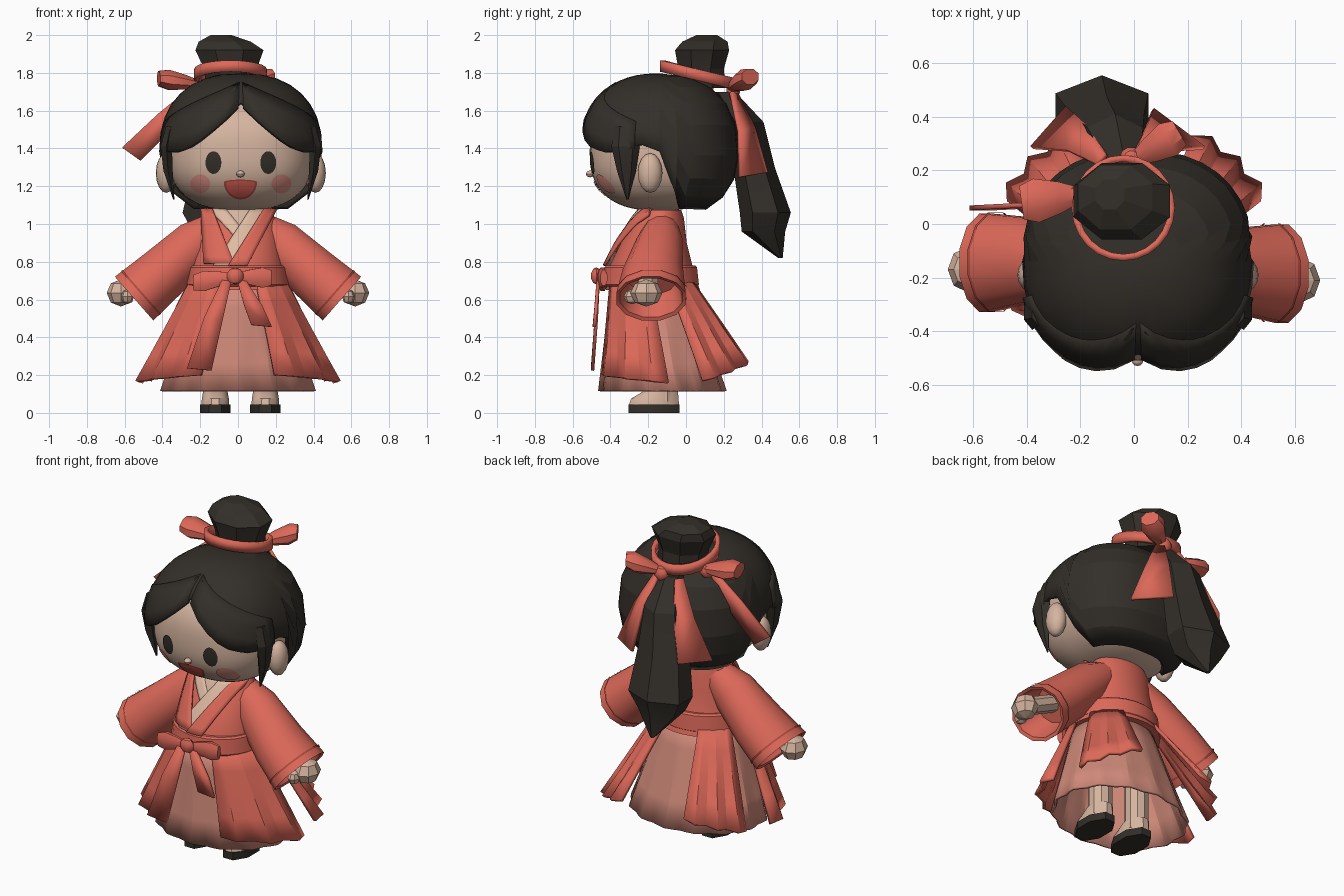
import bpy, bmesh, math
from mathutils import Vector as V

if "Cube" in bpy.data.objects:
    bpy.data.objects.remove(bpy.data.objects["Cube"])

def material(name, c):
    m = bpy.data.materials.new(name)
    m.diffuse_color = (*c, 1)
    m.use_nodes = True
    m.node_tree.nodes["Principled BSDF"].inputs["Base Color"].default_value = m.diffuse_color
    return m

RED = material("coral red cloth", (0.72, 0.14, 0.10))
PINK = material("salmon skirt", (0.62, 0.25, 0.19))
SKIN = material("skin", (0.67, 0.46, 0.35))
HAIR = material("dark hair", (0.033, 0.028, 0.022))
CREAM = material("cream collar", (0.74, 0.50, 0.37))
BLUSH = material("blush", (0.70, 0.27, 0.22))
MOUTH = material("mouth red", (0.74, 0.12, 0.09))
TRIM = material("dark red trim", (0.45, 0.07, 0.05))

# ---------- helpers ----------
def build(name, verts, faces, mat, smooth=35, thick=0):
    me = bpy.data.meshes.new(name)
    me.from_pydata([tuple(v) for v in verts], [], faces)
    bm = bmesh.new(); bm.from_mesh(me)
    bmesh.ops.remove_doubles(bm, verts=bm.verts, dist=1e-5)
    bmesh.ops.recalc_face_normals(bm, faces=bm.faces)
    bm.to_mesh(me); bm.free()
    me.materials.append(mat)
    o = bpy.data.objects.new(name, me)
    bpy.context.collection.objects.link(o)
    if smooth:
        bpy.ops.object.select_all(action='DESELECT')
        o.select_set(True); bpy.context.view_layer.objects.active = o
        bpy.ops.object.shade_smooth_by_angle(angle=math.radians(smooth))
    if thick:
        s = o.modifiers.new("thickness", 'SOLIDIFY')
        s.thickness = thick; s.offset = 0
    return o

def grid(name, f, nu, nv, mat, wrap=False, **kw):
    cols = nu if wrap else nu + 1
    verts = [f(i / nu, j / nv) for j in range(nv + 1) for i in range(cols)]
    faces = [(j*cols + i, j*cols + (i+1) % cols, (j+1)*cols + (i+1) % cols, (j+1)*cols + i)
             for j in range(nv) for i in range(nu)]
    return build(name, verts, faces, mat, **kw)

def loft(name, rings, mat, caps=True, **kw):
    n = len(rings[0])
    verts = [p for r in rings for p in r]
    faces = [(j*n + i, j*n + (i+1) % n, (j+1)*n + (i+1) % n, (j+1)*n + i)
             for j in range(len(rings)-1) for i in range(n)]
    if caps:
        faces += [tuple(range(n)), tuple(range(len(verts)-n, len(verts)))]
    return build(name, verts, faces, mat, **kw)

def ring(c, a, b, n=24):
    c, a, b = V(c), V(a), V(b)
    return [c + a*math.cos(math.tau*(i+.5)/n) + b*math.sin(math.tau*(i+.5)/n) for i in range(n)]

def flat_ring(x, y, z, rx, ry, n=24):
    return ring((x, y, z), (rx, 0, 0), (0, ry, 0), n)

def ball(name, c, r, mat, n=16, smooth=35):
    return grid(name, lambda u, v: (c[0] + r[0]*math.sin(math.pi*v)*math.cos(math.tau*u),
                c[1] + r[1]*math.sin(math.pi*v)*math.sin(math.tau*u), c[2] + r[2]*math.cos(math.pi*v)),
                n, n//2, mat, wrap=True, smooth=smooth)

def table(t, x):
    for a, b in zip(t, t[1:]):
        if x <= b[0]:
            k = max(0, (x - a[0]) / (b[0] - a[0]))
            return [p + (q-p)*k for p, q in zip(a, b)][1:]
    return list(t[-1][1:])

def ribbon(name, pts, widths, side, mat, thick=0.018):
    s = V(side).normalized()
    v = [V(p) + s*w/2*k for p, w in zip(pts, widths) for k in (-1, 1)]
    build(name, v, [(2*i, 2*i+1, 2*i+3, 2*i+2) for i in range(len(pts)-1)], mat, thick=thick)

def bow_loop(name, p0, p1, h, d, mat):
    p0, p1 = V(p0), V(p1)
    side = (p1 - p0).cross(V((0, 0, 1))).normalized()
    loft(name, [ring(p0.lerp(p1, t), side*d*k, V((0, 0, h*k)), 8)
                for t, k in ((0, .35), (.35, .75), (.75, 1.05), (1, .8))], mat)

# ---------- head ----------
HX, HY, HZ = 0.015, -0.14, 1.38
def spow(a, e): return math.copysign(abs(a)**e, a)
def blob(az, phi, rx, ry, rz, e):
    r = abs(math.cos(phi))**e
    return V((HX + rx*r*spow(math.sin(az), e), HY - ry*r*spow(math.cos(az), e), HZ + rz*spow(math.sin(phi), e)))
grid("head", lambda u, v: blob(math.tau*u, math.pi*(v-.5), .385, .37, .31, .8), 56, 36, SKIN, wrap=True, smooth=60)

def face_y(x, z):
    k = 1 - abs((x-HX)/.385)**2.5 - abs((z-HZ)/.31)**2.5
    return HY - .37*max(k, .001)**.4
def plate(name, cx, cz, rx, rz, mat, off=.006, top=1):
    def f(u, v):
        x, z = cx + rx*v*math.cos(math.tau*u), math.sin(math.tau*u)*rz*v
        z = cz + (z*top if z > 0 else z)
        return (x, face_y(x, z) - off, z)
    grid(name, f, 28, 4, mat, wrap=True, smooth=60)
for s, side in ((-1, "left"), (1, "right")):
    plate(side+"_eye", HX + s*.145, 1.325, .042, .06, HAIR)
    plate(side+"_blush", HX + s*.215, 1.212, .053, .05, BLUSH)
    ball(side+"_ear", (HX + s*.395, -.19, 1.27), (.055, .065, .105), SKIN)
plate("mouth_outline", .013, 1.222, .088, .092, TRIM, .005, .14)
plate("mouth_inside", .013, 1.218, .076, .078, MOUTH, .009, .12)
ball("nose", (.013, -.508, 1.265), (.022, .022, .018), SKIN, 12)

# ---------- hair ----------
EDGE = [(0, 1.64), (12, 1.55), (30, 1.46), (50, 1.42), (68, 1.41), (82, 1.42),
        (91, 1.38), (98, 1.2), (108, 1.09), (180, 1.085)]
def hair_point(az, z, k=1.0):
    q = (z - HZ) / (.405 if z > HZ else .34)
    p = blob(az, math.asin(spow(max(-1, min(1, q)), 1/.85)), .42*k, .405*k, .405 if z > HZ else .34, .85)
    return p
def cap(u, v):
    az = math.tau*u
    d = math.degrees(min(az, math.tau-az))
    lo = table(EDGE, d)[0]
    q = (lo - HZ) / (.405 if lo > HZ else .34)
    end = math.asin(spow(q, 1/.85))
    phi = math.pi/2 + (end - math.pi/2)*v
    return blob(az, phi, .42, .405, .405 if phi > 0 else .34, .85)
grid("hair_cap", cap, 36, 8, HAIR, wrap=True, smooth=15, thick=.025)
for s, side in ((-1, "left"), (1, "right")):
    def bang(u, v):
        d = 1 + 74*u
        top = 1.74 - .2*u
        lo = table(EDGE, d)[0] - .015 - .03*math.sin(math.pi*u)
        k = 1.0 + .04*math.sin(math.pi*min(1, u*1.6 + .1)*.8)*(.3 + .7*v)
        return hair_point(s*math.radians(d), top + (lo - top)*v, k)
    grid(side+"_bang", bang, 9, 3, HAIR, smooth=15, thick=.03)
    # tapered lock in front of each ear
    loft(side+"_side_lock", [flat_ring(HX + s*x, y, z, w, d, 6) for x, y, z, w, d in (
        (.37, -.32, 1.52, .03, .06), (.395, -.32, 1.41, .035, .075), (.385, -.315, 1.28, .028, .05),
        (.355, -.31, 1.13, .004, .006))], HAIR, smooth=15)
loft("top_bun", [flat_ring(x, y, z, rx, ry, 8) for x, y, z, rx, ry in (
    (-.04, .09, 1.72, .14, .13), (-.04, .08, 1.82, .15, .13), (-.045, .085, 1.92, .195, .155),
    (-.07, .1, 1.965, .15, .13), (-.09, .11, 2.0, .06, .06))], HAIR, smooth=15)
loft("ponytail", [flat_ring(x, y, z, w, d, 6) for x, y, z, w, d in (
    (-.04, .2, 1.7, .07, .06), (-.07, .31, 1.54, .12, .1), (-.1, .36, 1.3, .16, .11),
    (-.12, .42, 1.06, .2, .135), (-.12, .41, .96, .14, .115), (-.12, .5, .82, .012, .012))], HAIR, smooth=15)

# ---------- hair ribbon ----------
def band(u, v):
    x, y = -.04 + .18*math.cos(math.tau*u), .06 + .185*math.sin(math.tau*u)
    return (x, y, 1.745 + .06*v - .25*(y - .06) + .015)
grid("hair_band", band, 24, 1, RED, wrap=True, thick=.025)
bow_loop("hair_bow_left", (-.2, .11, 1.74), (-.42, .08, 1.77), .055, .085, RED)
bow_loop("hair_bow_back", (0, .24, 1.72), (.17, .34, 1.78), .055, .07, RED)
ball("hair_knot", (-.01, .25, 1.71), (.045, .04, .045), RED, 10)
ball("hair_knot_left", (-.22, .11, 1.73), (.045, .04, .045), RED, 10)
ribbon("ribbon_tail_left", [(-.25, .08, 1.7), (-.38, .07, 1.55), (-.565, .06, 1.37)], (.04, .11, .12), (.7, 0, -.5), RED)
ribbon("ribbon_tail_middle", [(-.12, .24, 1.7), (-.21, .32, 1.5), (-.315, .36, 1.28)], (.05, .12, .2), (.66, .75, 0), RED)
ribbon("ribbon_tail_right", [(.02, .25, 1.7), (.1, .32, 1.5), (.165, .355, 1.26)], (.05, .14, .24), (.8, -.6, -.1), RED)

# ---------- jacket: z, half width, centre y, half depth ----------
TORSO = [(.65, .275, -.175, .25), (.78, .245, -.185, .22), (.9, .225, -.17, .175),
         (1.03, .2, -.14, .13), (1.075, .17, -.13, .105)]
loft("jacket_body", [flat_ring(0, cy, z, rx, ry, 28) for z, rx, cy, ry in TORSO], RED)
loft("neck", [flat_ring(.01, -.13, z, .1, .085, 20) for z in (1.0, 1.12)], SKIN)

def strip(name, p0, p1, w0, w1, off, mat):
    def f(u, v):
        w = (w0 + (w1-w0)*u)*(v-.5)
        x, z = p0[0] + (p1[0]-p0[0])*u + w, p0[1] + (p1[1]-p0[1])*u
        rx, cy, ry = table(TORSO, z)
        return (x, cy - ry*math.sqrt(max(.06, 1 - (x/rx)**2)) - off, z)
    grid(name, f, 8, 4, mat, thick=.012)
strip("throat", (0, 1.08), (0, .93), .2, .02, .006, SKIN)
strip("collar_under", (-.11, 1.08), (.03, .92), .09, .07, .012, CREAM)
strip("collar_over", (.115, 1.08), (-.085, .78), .1, .09, .02, CREAM)
strip("lapel_under", (-.165, 1.08), (-.10, .79), .06, .16, .026, RED)
strip("lapel_over", (.17, 1.08), (.0, .78), .07, .1, .03, RED)
loft("waist_sash", [flat_ring(.0, -.187, z, rx, rx-.015, 28) for z, rx in (
    (.67, .262), (.68, .272), (.77, .262), (.78, .252))], RED)

# ---------- sleeves and hands ----------
for s, side in ((-1, "left"), (1, "right")):
    dy = .03 if s < 0 else -.01
    rings = []
    for x, z, hh, hw, y in ((.12, .98, .09, .09, -.13), (.22, .9, .13, .125, -.14), (.4, .735, .148, .165, -.165 + dy),
                            (.55, .605, .16, .19, -.175 + dy), (.545, .61, .14, .17, -.175 + dy),
                            (.43, .71, .11, .13, -.165 + dy)):
        rings.append(ring((s*x, y, z), (s*hh*.66, 0, hh*.75), (0, hw, 0), 12))
    loft(side+"_sleeve", rings, RED)
    cuff = [ring((s*x, -.172 + dy, z), (s*h*.66, 0, h*.75), (0, h + .03, 0), 12)
            for x, z, h in ((.51, .641, .160), (.518, .634, .161))]
    loft(side+"_cuff_seam", cuff, TRIM, caps=False)
    loft(side+"_forearm", [ring((s*x, -.19 + dy, z), (s*.035, 0, .04), (0, .055, 0), 8)
                           for x, z in ((.42, .73), (.59, .65))], SKIN)
    ball(side+"_hand", (s*.62, -.2 + dy, .635), (.075, .085, .072), SKIN, 8, 15)
    ball(side+"_thumb", (s*.585, -.275 + dy, .615), (.035, .045, .04), SKIN, 8, 15)

# ---------- skirt and overskirt panels ----------
def skirt(u, v):
    a = math.tau*u
    pleat = 1 + .05*v*(abs((u*14) % 1 - .5)*2 - .5)
    return ((.22 + .185*v)*math.sin(a)*pleat, -.19 + .065*v - (.2 + .125*v)*math.cos(a)*pleat, .7 - .585*v)
grid("pleated_skirt", skirt, 56, 4, PINK, wrap=True, smooth=15, thick=.015)
for s, side in ((-1, "left"), (1, "right")):
    for part, a0, a1, rx, ry, zb, z1 in (("front", 22, 88, .53, .4, .2, .16), ("back", 112, 155, .52, .46, .17, .27)):
        def panel(u, v):
            a = math.radians(a0 + (a1-a0)*u)
            fold = 1 + .035*v*(1 if int(round(u*6)) % 2 else -1)
            zz = zb + (z1-zb)*u
            return (s*(.245 + (rx-.245)*v)*math.sin(a)*fold,
                    -.185 + .105*v - (.225 + (ry-.225)*v)*math.cos(a)*fold, .71 + (zz-.71)*v)
        grid(f"{side}_{part}_panel", panel, 6, 4, RED, smooth=12, thick=.02)

# ---------- front bow ----------
bow_loop("sash_bow_left", (-.02, -.465, .72), (-.235, -.435, .69), .055, .025, RED)
bow_loop("sash_bow_right", (-.01, -.465, .72), (.175, -.435, .715), .055, .025, RED)
ball("sash_knot", (-.015, -.475, .725), (.045, .03, .045), RED, 10)
ribbon("sash_tail_left", [(-.06, -.465, .7), (-.13, -.475, .5), (-.205, -.495, .23)], (.05, .1, .13), (1, 0, -.1), RED)
ribbon("sash_tail_right", [(.02, -.465, .7), (.08, -.475, .57), (.125, -.485, .46)], (.05, .1, .11), (1, 0, -.1), RED)

# ---------- legs and shoes ----------
for s, side in ((-1, "left"), (1, "right")):
    x = .0125 + s*.1325
    loft(side+"_leg", [flat_ring(x, -.12, z, .068, .07, 10) for z in (.06, .55)], SKIN)
    loft(side+"_foot", [flat_ring(x, y, z, rx, ry, 12) for y, z, rx, ry in (
        (-.17, .04, .076, .138), (-.165, .075, .074, .13), (-.13, .12, .066, .09))], SKIN)
    loft(side+"_sole", [ring((x, -.17, z), (.088, 0, 0), (0, .146, 0), 8) for z in (0, .045)], HAIR)
